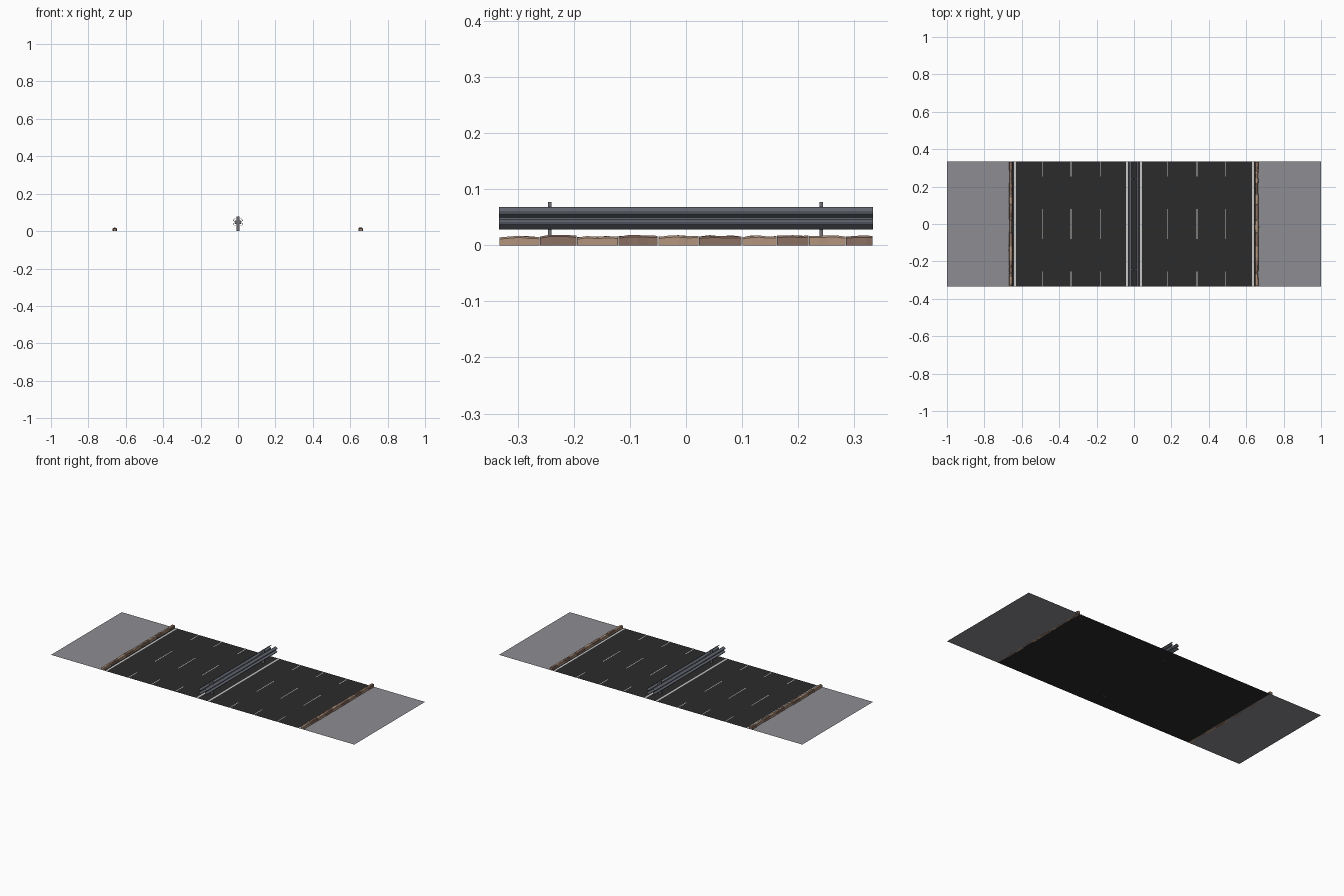
import bpy, bmesh, random

if "Cube" in bpy.data.objects:
    bpy.data.objects.remove(bpy.data.objects["Cube"])
random.seed(4)
L = 0.333  # half length of the road section


def mat(name, r, g, b):
    m = bpy.data.materials.new(name)
    m.diffuse_color = (r, g, b, 1)
    m.use_nodes = True
    m.node_tree.nodes["Principled BSDF"].inputs["Base Color"].default_value = m.diffuse_color
    return m


asphalt = mat("asphalt", 0.024, 0.024, 0.024)
pavement_grey = mat("pavement_grey", 0.27, 0.27, 0.29)
paint_white = mat("paint_white", 0.58, 0.58, 0.58)
steel = mat("steel_blue_grey", 0.13, 0.14, 0.17)
post_grey = mat("post_grey", 0.16, 0.16, 0.18)
stone_light = mat("stone_light", 0.45, 0.30, 0.21)
stone_dark = mat("stone_dark", 0.26, 0.16, 0.12)


def finish(name, bm, *materials):
    me = bpy.data.meshes.new(name)
    bm.to_mesh(me)
    bm.free()
    for m in materials:
        me.materials.append(m)
    ob = bpy.data.objects.new(name, me)
    bpy.context.collection.objects.link(ob)
    return ob


def add_rect(bm, x0, x1, y0, y1, z):
    bm.faces.new([bm.verts.new(p) for p in
                  ((x0, y0, z), (x1, y0, z), (x1, y1, z), (x0, y1, z))])


def add_box(bm, x0, x1, y0, y1, z0, z1):
    geo = bmesh.ops.create_cube(bm, size=1)
    for v in geo["verts"]:
        v.co = (x1 if v.co.x > 0 else x0, y1 if v.co.y > 0 else y0,
                z1 if v.co.z > 0 else z0)


# Flat road surface and the two pavements
bm = bmesh.new()
add_rect(bm, -0.652, 0.652, -L, L, 0)
finish("road_surface", bm, asphalt)
bm = bmesh.new()
add_rect(bm, -1, -0.652, -L, L, 0)
add_rect(bm, 0.652, 1, -L, L, 0)
finish("pavements", bm, pavement_grey)

# Painted lines: solid edge lines and dashed lane lines
bm = bmesh.new()
for s in (-1, 1):
    for a, b in ((0.032, 0.043), (0.632, 0.642)):
        x0, x1 = sorted((s * a, s * b))
        add_rect(bm, x0, x1, -L, L, 0.001)
    for x in (0.18, 0.337, 0.49):
        for y0, y1 in ((-L, -0.253), (-0.08, 0.08), (0.253, L)):
            add_rect(bm, s * x - 0.002, s * x + 0.002, y0, y1, 0.001)
finish("road_markings", bm, paint_white)

# Kerbs made of rough stones with uneven tops
cuts = [-L, -0.261, -0.195, -0.121, -0.05, 0.023, 0.1, 0.162, 0.219, 0.285, L]
for name, cx in (("left_kerb", -0.659), ("right_kerb", 0.656)):
    bm = bmesh.new()
    for i, (a, b) in enumerate(zip(cuts, cuts[1:])):
        hw = random.uniform(0.008, 0.0105)
        h0 = random.uniform(0.0145, 0.017)
        rings = []
        n = 4
        for k in range(n + 1):
            end = k in (0, n)
            y = a + 0.0006 + (b - a - 0.0012) * k / n
            h = h0 + random.uniform(-0.0005, 0.002) - (0.001 if end else 0)
            w = hw + random.uniform(-0.001, 0.001)
            pts = ((-w, 0), (w, 0), (w, h - 0.003), (w - 0.003, h),
                   (-w + 0.003, h), (-w, h - 0.003))
            rings.append([bm.verts.new((cx + x, y, z)) for x, z in pts])
        faces = [bm.faces.new(rings[0]), bm.faces.new(rings[-1][::-1])]
        for r, q in zip(rings, rings[1:]):
            for j in range(6):
                t = (j + 1) % 6
                faces.append(bm.faces.new((r[j], q[j], q[t], r[t])))
        for f in faces:
            f.material_index = i % 2
    bmesh.ops.recalc_face_normals(bm, faces=bm.faces)
    finish(name, bm, stone_light, stone_dark)

# W-shaped guard rails on both sides of the posts
profile = [(0.014, 0.068), (0.018, 0.067), (0.027, 0.059), (0.027, 0.056),
           (0.016, 0.050), (0.016, 0.046), (0.027, 0.040), (0.027, 0.037),
           (0.018, 0.029), (0.014, 0.028)]
for name, s in (("left_guard_rail", -1), ("right_guard_rail", 1)):
    bm = bmesh.new()
    rows = [[bm.verts.new((s * x, y, z)) for x, z in profile] for y in (-L, L)]
    for j in range(len(profile) - 1):
        f = [rows[0][j], rows[0][j + 1], rows[1][j + 1], rows[1][j]]
        bm.faces.new(f if s > 0 else f[::-1])
    for f in bm.faces:
        f.normal_update()
        if f.normal.x * s < 0:
            f.normal_flip()
    ob = finish(name, bm, steel)
    sol = ob.modifiers.new("thickness", "SOLIDIFY")
    sol.thickness = 0.002

# Posts with spacer blocks holding the rails
bm = bmesh.new()
for y in (-0.243, 0.241):
    add_box(bm, -0.007, 0.007, y - 0.003, y + 0.003, 0, 0.077)
    add_box(bm, -0.0155, 0.0155, y - 0.006, y + 0.006, 0.038, 0.058)
finish("rail_posts", bm, post_grey)
